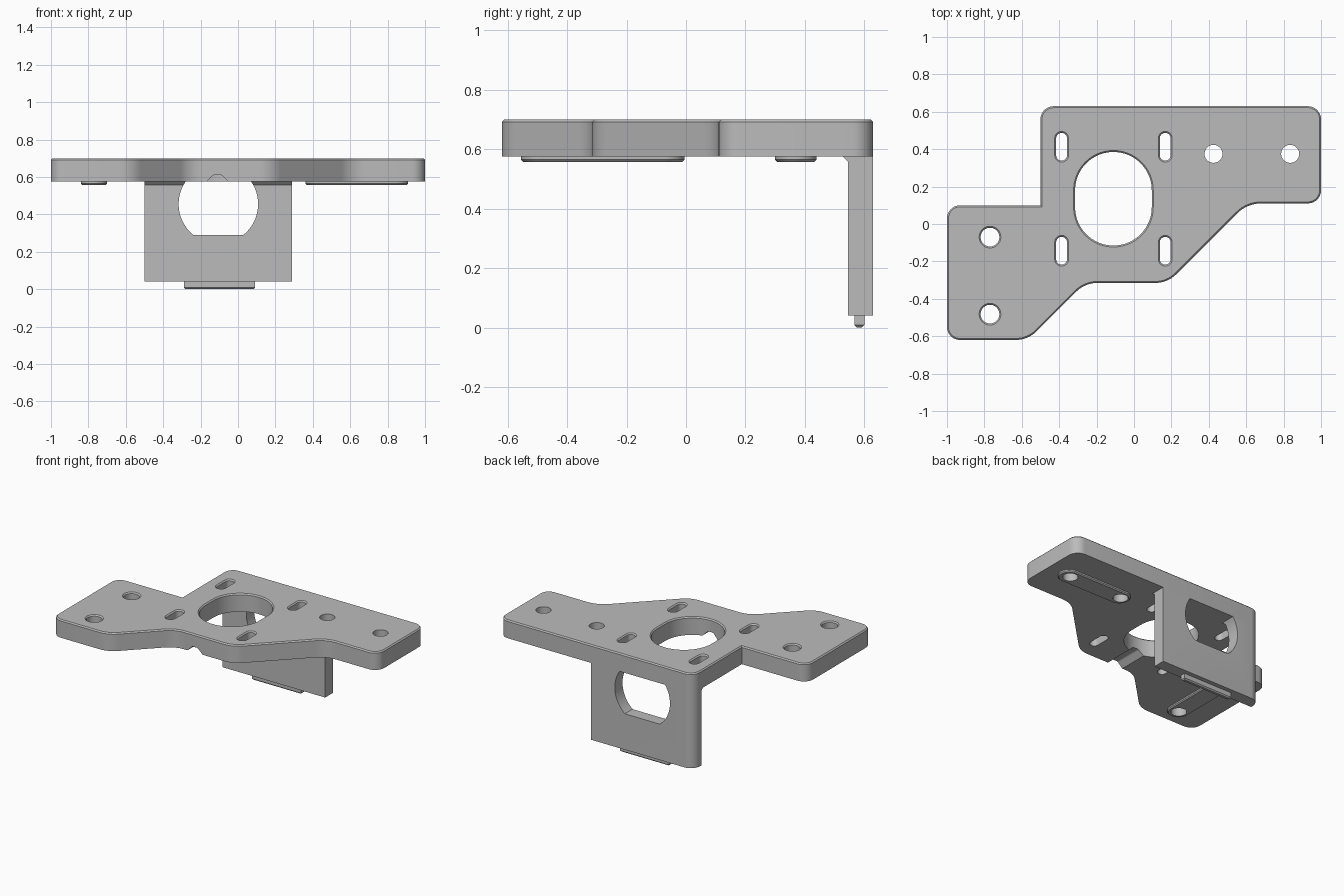
import bpy, bmesh
from math import cos, sin, pi, tan
from mathutils import Vector

cube = bpy.data.objects.get("Cube")
if cube:
    bpy.data.objects.remove(cube, do_unlink=True)

grey = bpy.data.materials.new("machined_grey")
grey.use_nodes = True
GREY = (0.5, 0.5, 0.5, 1)
grey.diffuse_color = GREY
grey.node_tree.nodes["Principled BSDF"].inputs["Base Color"].default_value = GREY


def rounded(corners, steps=8):
    """Counter-clockwise outline from (x, y, radius) corners."""
    out = []
    for i, (x, y, r) in enumerate(corners):
        p = Vector((x, y))
        if r == 0:
            out.append(p)
            continue
        a = (Vector(corners[i - 1][:2]) - p).normalized()
        b = (Vector(corners[(i + 1) % len(corners)][:2]) - p).normalized()
        half = a.angle(b) / 2
        centre = p + (a + b).normalized() * (r / sin(half))
        start = p + a * (r / tan(half)) - centre
        end = p + b * (r / tan(half)) - centre
        sweep = start.angle_signed(end)
        for k in range(steps + 1):
            t = -sweep * k / steps
            out.append(centre + Vector((start.x * cos(t) - start.y * sin(t),
                                        start.x * sin(t) + start.y * cos(t))))
    return out


def slot(cx, cy, w, h, steps=16):
    """Round-ended slot, or a circle when w equals h."""
    r = min(w, h) / 2
    dx, dy = w / 2 - r, h / 2 - r
    quads = [(1, 1), (-1, 1), (-1, -1), (1, -1)]
    out = []
    for q, (sx, sy) in enumerate(quads):
        for k in range(steps + 1):
            t = (q + k / steps) * pi / 2
            p = Vector((cx + sx * dx + r * cos(t), cy + sy * dy + r * sin(t)))
            if not out or (p - out[-1]).length > 1e-5:
                out.append(p)
    if (out[0] - out[-1]).length < 1e-5:
        out.pop()
    return out


def grown(outline, d):
    """Offset an outline outwards by d."""
    out = []
    for i, p in enumerate(outline):
        e = (p - outline[i - 1]).normalized()
        f = (outline[(i + 1) % len(outline)] - p).normalized()
        n, m = Vector((e.y, -e.x)), Vector((f.y, -f.x))
        out.append(p + (n + m) * (d / (1 + n.dot(m))))
    return out


AXES = {"Z": lambda u, v, w: (u, v, w),
        "Y": lambda u, v, w: (u, w, v),
        "X": lambda u, v, w: (w, u, v)}


def prism(name, outline, levels, axis="Z"):
    """Stack offset copies of an outline; levels are (position, offset)."""
    bm = bmesh.new()
    rings = [[bm.verts.new(AXES[axis](p.x, p.y, w)) for p in grown(outline, d)]
             for w, d in levels]
    bm.faces.new(rings[0][::-1])
    bm.faces.new(rings[-1])
    n = len(outline)
    for low, high in zip(rings, rings[1:]):
        for i in range(n):
            j = (i + 1) % n
            bm.faces.new((low[i], low[j], high[j], high[i]))
    bmesh.ops.recalc_face_normals(bm, faces=bm.faces)
    mesh = bpy.data.meshes.new(name)
    bm.to_mesh(mesh)
    bm.free()
    mesh.materials.append(grey)
    ob = bpy.data.objects.new(name, mesh)
    bpy.context.collection.objects.link(ob)
    return ob


def cut(ob, cutters):
    for c in cutters:
        mod = ob.modifiers.new("cut", "BOOLEAN")
        mod.operation, mod.solver, mod.object = "DIFFERENCE", "EXACT", c
    deps = bpy.context.evaluated_depsgraph_get()
    mesh = bpy.data.meshes.new_from_object(ob.evaluated_get(deps))
    ob.modifiers.clear()
    ob.data = mesh


BOTTOM, TOP, EDGE = 0.575, 0.70, 0.008
PAD = 0.558
HX, HY = -0.11, 0.135

# Plate with softened top rim
plate = prism("plate", rounded([
    (-1, -0.62, 0.07), (-0.567, -0.62, 0.16), (-0.262, -0.315, 0.16),
    (0.18, -0.315, 0.16), (0.605, 0.11, 0.18), (1, 0.11, 0.07),
    (1, 0.63, 0.07), (-0.5, 0.63, 0.07), (-0.5, 0.10, 0), (-1, 0.10, 0.07)]),
    [(BOTTOM, 0), (TOP - EDGE, 0), (TOP, -EDGE)])

# Raised pads below the bolt holes
pad_levels = [(PAD, -0.007), (PAD + 0.007, 0), (BOTTOM + 0.003, 0)]
side_pad = prism("side_pad", slot(-0.77, -0.28, 0.14, 0.55), pad_levels)
back_pad = prism("back_pad", slot(0.635, 0.37, 0.55, 0.14), pad_levels)

# Opening and bolt cutters
flared = [(0.5, 0), (TOP - EDGE, 0), (TOP, EDGE), (0.75, EDGE)]
plain = [(0.5, 0), (0.75, 0)]
side_bolts = [prism("side_bolt_cutter", slot(-0.77, y, 0.1, 0.1), flared)
              for y in (-0.07, -0.482)]
back_bolts = [prism("back_bolt_cutter", slot(x, 0.375, 0.096, 0.096), plain)
              for x in (0.425, 0.835)]
openings = [prism("main_opening_cutter", slot(HX, HY, 0.41, 0.50, 24), flared)]
for sx in (-1, 1):
    for sy in (-1, 1):
        openings.append(prism("slot_cutter", slot(
            HX + sx * 0.277, HY + sy * 0.278, 0.058, 0.148), flared))

# Groove under the front edge
groove = prism("groove_cutter", rounded([
    (HX - 0.085, 0.55, 0), (HX + 0.085, 0.55, 0),
    (HX + 0.02, 0.612, 0.02), (HX - 0.02, 0.612, 0.02)]),
    [(-0.45, 0), (0.0, 0)], "Y")

# Upright bracket, its inner corner strip and its window
bracket = prism("bracket", rounded([
    (-0.5, 0.545, 0), (0.29, 0.545, 0), (0.29, 0.63, 0), (-0.5, 0.63, 0.07)]),
    [(0.04, 0), (BOTTOM, 0)])
strip = prism("corner_strip", [Vector(p) for p in (
    (0.528, BOTTOM), (0.545, BOTTOM - 0.017), (0.545, BOTTOM))],
    [(-0.5, 0), (0.29, 0)], "X")
circle = slot(-0.105, 0.455, 0.425, 0.425, 16)
window_outline = [Vector((p.x, max(p.y, 0.29))) for p in circle]
low = [p for p in window_outline if p.y <= 0.29]
ends = (min(low, key=lambda p: p.x), max(low, key=lambda p: p.x))
window_outline = [p for p in window_outline if p.y > 0.29 or p in ends]
window = prism("window_cutter", window_outline, [(0.4, 0), (0.8, 0)], "Y")

# Locating tab below the bracket
tab = prism("tab", rounded([(-0.29, 0.567, 0), (0.09, 0.567, 0),
                            (0.09, 0.60, 0), (-0.29, 0.60, 0)]),
            [(0, -0.008), (0.008, 0), (0.042, 0)])

cut(plate, side_bolts + back_bolts + openings + [groove])
cut(side_pad, side_bolts)
cut(back_pad, back_bolts)
cut(bracket, [window])
cut(strip, [window])

for c in side_bolts + back_bolts + openings + [groove, window]:
    bpy.data.objects.remove(c, do_unlink=True)

bpy.ops.object.select_all(action="DESELECT")
for ob in (plate, side_pad, back_pad, bracket, strip, tab):
    ob.select_set(True)
bpy.context.view_layer.objects.active = plate
bpy.ops.object.shade_smooth_by_angle(angle=pi / 6)
